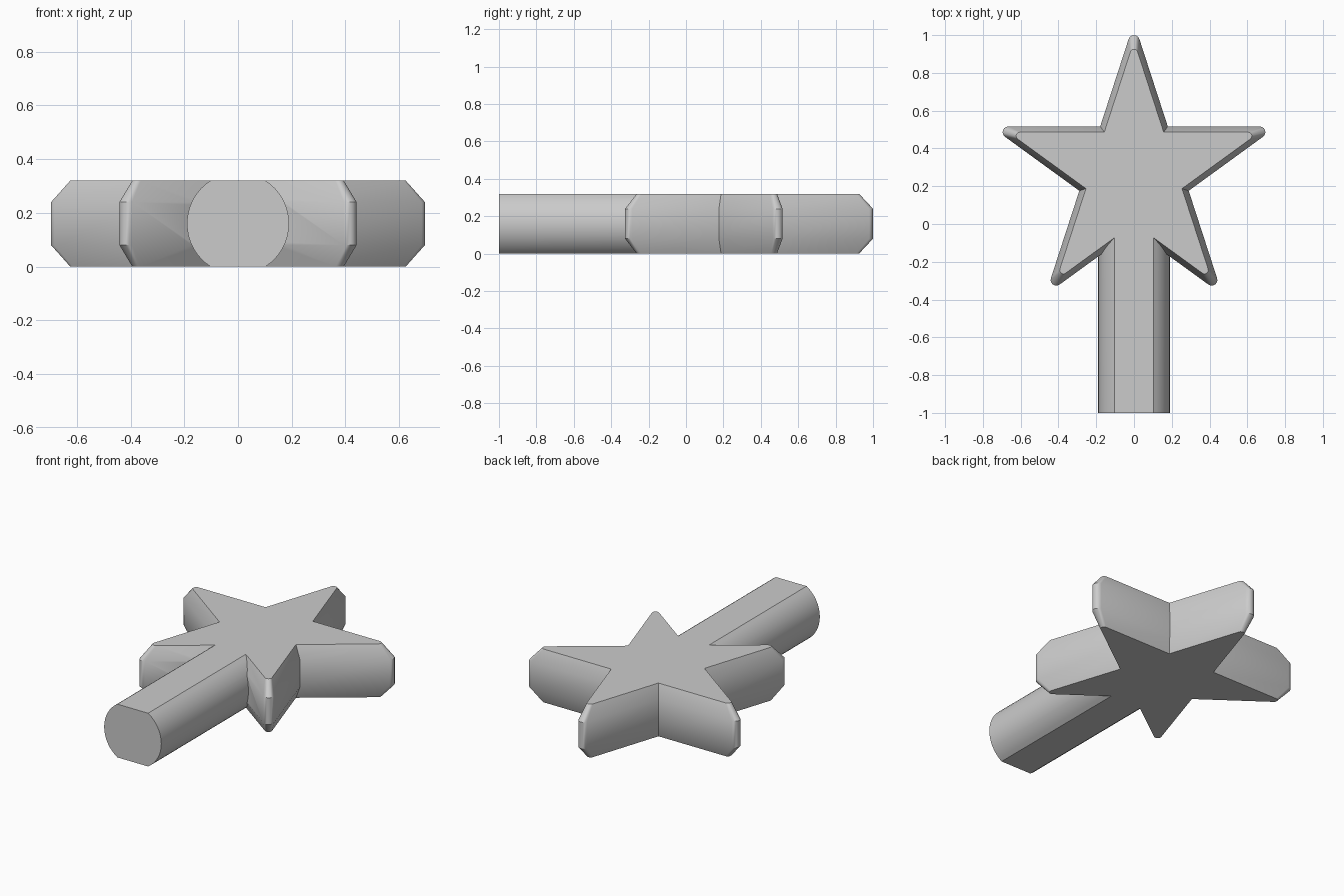
import bpy, bmesh, math
from math import sin, cos, pi, radians

if "Cube" in bpy.data.objects:
    bpy.data.objects.remove(bpy.data.objects["Cube"])

H = 0.32                    # thickness
CY = 0.27                   # star centre on y
R = 0.70                    # distance of the tip rounding centres
LINE = R * sin(radians(18)) # distance of the edge lines from the centre
SEG = 6                     # segments on each rounded tip

grey = bpy.data.materials.new("grey")
grey.diffuse_color = (0.6, 0.6, 0.6, 1)
grey.use_nodes = True
grey.node_tree.nodes["Principled BSDF"].inputs["Base Color"].default_value = grey.diffuse_color


def outline(centre, radius, line):
    """Five-pointed star outline with rounded tips and sharp valleys."""
    pts = []
    for k in range(5):
        a = pi / 2 + k * 2 * pi / 5
        for i in range(SEG + 1):
            b = a + radians(-72 + 144 * i / SEG)
            pts.append((centre * cos(a) + radius * cos(b),
                        CY + centre * sin(a) + radius * sin(b)))
        v, d = a + pi / 5, line / cos(pi / 5)
        pts.append((d * cos(v), CY + d * sin(v)))
    return pts


def loft(name, rings):
    """Skin closed rings of 3D points and cap both ends."""
    bm = bmesh.new()
    loops = [[bm.verts.new(p) for p in ring] for ring in rings]
    n = len(loops[0])
    for lo, hi in zip(loops, loops[1:]):
        for i in range(n):
            j = (i + 1) % n
            bm.faces.new((lo[i], lo[j], hi[j], hi[i]))
    bm.faces.new(loops[0][::-1])
    bm.faces.new(loops[-1])
    bmesh.ops.recalc_face_normals(bm, faces=bm.faces)
    mesh = bpy.data.meshes.new(name)
    bm.to_mesh(mesh)
    bm.free()
    mesh.materials.append(grey)
    ob = bpy.data.objects.new(name, mesh)
    bpy.context.collection.objects.link(ob)
    return ob


# Star with chamfered rim
small = outline(R - 0.02 / sin(radians(18)), 0.02, LINE)
large = outline(R, 0.03, LINE + 0.03)
star = loft("star_wand", [[(x, y, z) for x, y in ring] for ring, z in
                          ((small, 0), (large, 0.08), (large, H - 0.08), (small, H))])

# Round handle with flats on top and bottom
HR = 0.19
flat = math.asin(H / 2 / HR)
section = []
for side in (0, pi):
    for i in range(17):
        a = side - flat + 2 * flat * i / 16
        section.append((HR * cos(a), H / 2 + HR * sin(a)))
handle = loft("handle", [[(x, y, z) for x, z in section] for y in (-1, 0.15)])

# Join handle and star into one solid
mod = star.modifiers.new("join", 'BOOLEAN')
mod.operation = 'UNION'
mod.solver = 'EXACT'
mod.object = handle
bpy.context.view_layer.objects.active = star
star.select_set(True)
bpy.ops.object.modifier_apply(modifier="join")
bpy.data.objects.remove(handle)
bpy.ops.object.shade_smooth_by_angle(angle=radians(30))
